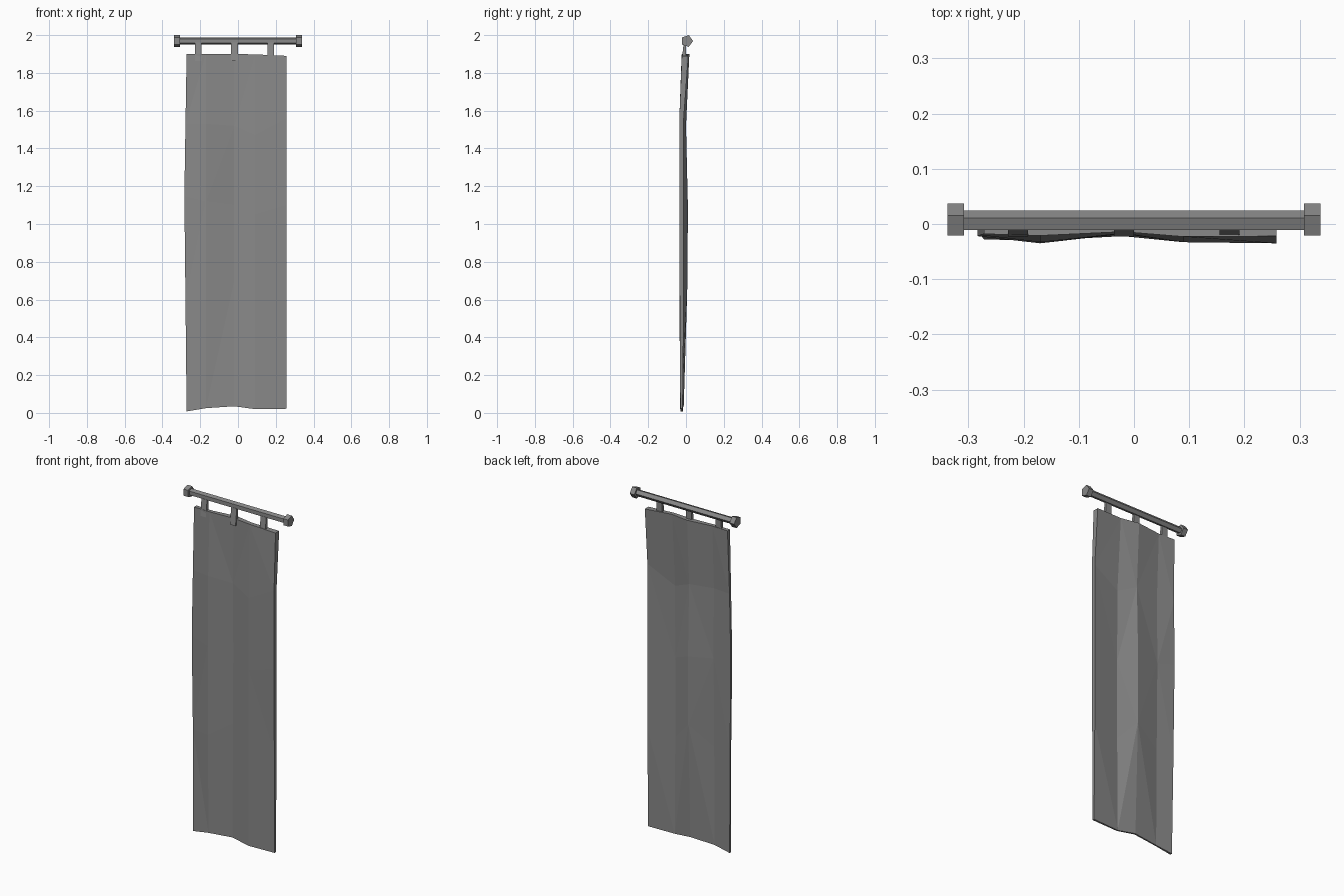
import bpy, bmesh, math

cube = bpy.data.objects.get("Cube")
if cube:
    bpy.data.objects.remove(cube, do_unlink=True)

grey = bpy.data.materials.new("grey cloth")
grey.use_nodes = True
COLOUR = (0.25, 0.25, 0.25, 1)
grey.diffuse_color = COLOUR
grey.node_tree.nodes["Principled BSDF"].inputs["Base Color"].default_value = COLOUR


def finish(name, bm):
    bmesh.ops.recalc_face_normals(bm, faces=bm.faces)
    mesh = bpy.data.meshes.new(name)
    bm.to_mesh(mesh)
    bm.free()
    mesh.materials.append(grey)
    obj = bpy.data.objects.new(name, mesh)
    bpy.context.collection.objects.link(obj)
    return obj


def extrude_x(name, profile, x0, x1):
    """Prism of a (y, z) profile running along x."""
    bm = bmesh.new()
    a = [bm.verts.new((x0, y, z)) for y, z in profile]
    b = [bm.verts.new((x1, y, z)) for y, z in profile]
    bm.faces.new(a)
    bm.faces.new(b)
    n = len(profile)
    for i in range(n):
        j = (i + 1) % n
        bm.faces.new((a[i], a[j], b[j], b[i]))
    return finish(name, bm)


def pentagon(radius):
    angles = [math.tau * i / 5 for i in range(5)]
    return [(0.005 + radius * math.cos(t), 1.969 + radius * math.sin(t)) for t in angles]


# Five-sided rod with a knob at each end
extrude_x("rod", pentagon(0.0193), -0.32, 0.32)
extrude_x("right_rod_end", pentagon(0.0325), -0.338, -0.308)
extrude_x("left_rod_end", pentagon(0.0325), 0.308, 0.338)

# Hanging tabs
tab = [(-0.023, 1.862), (-0.012, 1.96), (0.002, 1.96), (-0.002, 1.87)]
for name, x in (("right_tab", -0.21), ("middle_tab", -0.018), ("left_tab", 0.173)):
    extrude_x(name, tab, x - 0.018, x + 0.018)

# Rippled cloth: columns across, rows down, depths in thousandths
columns = (-0.272, -0.17, -0.02, 0.09, 0.258)
heights = (
    (1.9, 1.9, 1.9, 1.898, 1.89),
    (1.53, 1.53, 1.52, 1.47, 1.56),
    (1.15, 1.12, 1.1, 1.05, 1.1),
    (0.6, 0.6, 0.7, 0.58, 0.6),
    (0.008, 0.025, 0.035, 0.02, 0.022),
)
front_depth = (
    (-18, -21, -14, -23, -22),
    (-20, -33, -17, -33, -35),
    (-22, -35, -15, -33, -35),
    (-20, -35, -18, -33, -33),
    (-28, -30, -22, -33, -30),
)
back_depth = (
    (5, 0, 18, 0, 12),
    (-5, -15, 0, -28, -12),
    (-8, -12, 10, -30, -12),
    (-10, -18, 8, -30, -12),
    (-15, -22, -12, -25, -18),
)
bow = (0, 0.006, 0.012, 0.006, 0)

bm = bmesh.new()


def sheet(depth):
    rows = []
    for r, line in enumerate(depth):
        xs = [x - (bow[r] if c == 0 else 0) for c, x in enumerate(columns)]
        rows.append([bm.verts.new((x, y / 1000, z)) for x, y, z in zip(xs, line, heights[r])])
    for r in range(4):
        for c in range(4):
            p, q = rows[r][c], rows[r][c + 1]
            s, t = rows[r + 1][c + 1], rows[r + 1][c]
            # alternate the diagonal for faceted folds
            if (r + c) % 2:
                bm.faces.new((p, q, s))
                bm.faces.new((p, s, t))
            else:
                bm.faces.new((p, q, t))
                bm.faces.new((q, s, t))
    right = [row[0] for row in rows]
    left = [row[-1] for row in rows]
    return rows[0] + left[1:] + rows[-1][-2::-1] + right[-2:0:-1]


rim_front = sheet(front_depth)
rim_back = sheet(back_depth)
for i in range(len(rim_front)):
    bm.faces.new((rim_front[i - 1], rim_front[i], rim_back[i], rim_back[i - 1]))
finish("banner_cloth", bm)
